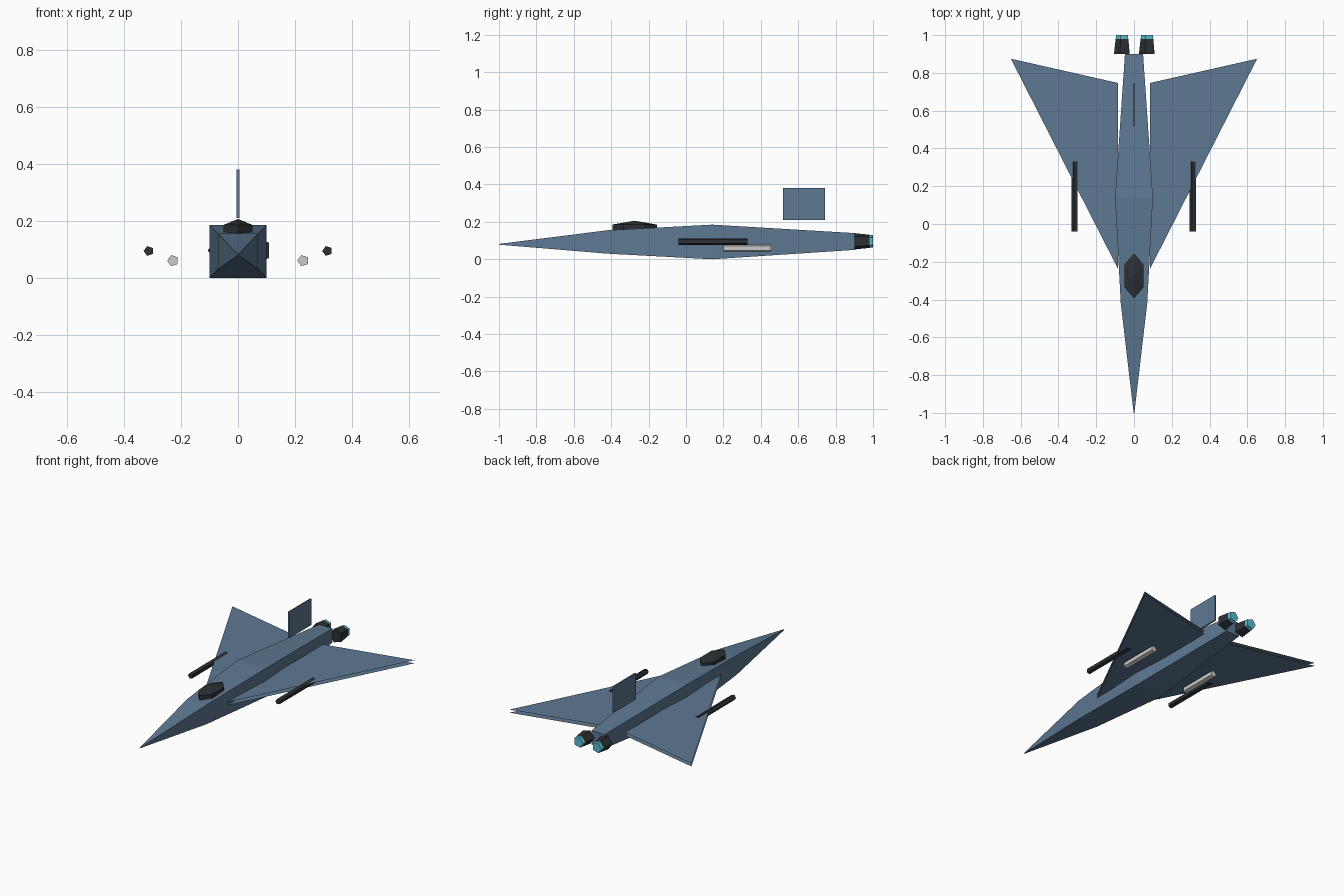
import bpy
import bmesh
from math import pi
from mathutils import Matrix

cube = bpy.data.objects.get("Cube")
if cube:
    bpy.data.objects.remove(cube, do_unlink=True)


def material(name, color):
    mat = bpy.data.materials.new(name)
    mat.use_nodes = True
    mat.diffuse_color = (*color, 1)
    mat.node_tree.nodes["Principled BSDF"].inputs["Base Color"].default_value = (*color, 1)
    return mat


blue = material("slate blue", (0.11, 0.19, 0.29))
dark = material("charcoal", (0.025, 0.03, 0.035))
grey = material("light grey", (0.6, 0.6, 0.58))
cyan = material("glow cyan", (0.1, 0.5, 0.65))


def add_object(name, bm, mat, recalc=True):
    if recalc:
        bmesh.ops.recalc_face_normals(bm, faces=bm.faces)
    mesh = bpy.data.meshes.new(name)
    bm.to_mesh(mesh)
    bm.free()
    mesh.materials.append(mat)
    obj = bpy.data.objects.new(name, mesh)
    bpy.context.collection.objects.link(obj)
    return obj


def tube(name, x, z, y0, y1, r0, r1, mat):
    """Five-sided capped tube along y with one corner towards +x."""
    bm = bmesh.new()
    bmesh.ops.create_cone(bm, cap_ends=True, segments=5, radius1=r0, radius2=r1, depth=y1 - y0)
    # Turn the tube axis from z to y
    bm.transform(Matrix.Translation((x, (y0 + y1) / 2, z)) @ Matrix.Rotation(-pi / 2, 4, "X"))
    # Make sure a corner points towards +x
    right = max(bm.verts, key=lambda v: v.co.x).co.x
    if right < x + max(r0, r1) * 0.99:
        spin = Matrix.Rotation(pi / 2, 4, "Y")
        centre = Matrix.Translation((x, 0, z))
        bm.transform(centre @ spin @ centre.inverted())
    return add_object(name, bm, mat)


# Fuselage: rectangular sections (y, half width, bottom, top)
sections = [(-1, 0.002, 0.078, 0.082), (-0.42, 0.07, 0.03, 0.155),
            (0.14, 0.1, 0, 0.185), (0.9, 0.048, 0.05, 0.14)]
bm = bmesh.new()
rings = [[bm.verts.new((sx * w, y, z)) for sx, z in ((-1, lo), (1, lo), (1, hi), (-1, hi))]
         for y, w, lo, hi in sections]
for a, b in zip(rings, rings[1:]):
    for i in range(4):
        j = (i + 1) % 4
        bm.faces.new((a[i], a[j], b[j], b[i]))
bm.faces.new(rings[0])
bm.faces.new(rings[-1])
add_object("fuselage", bm, blue)

# Canopy: faceted flattened dome
bm = bmesh.new()
bmesh.ops.create_uvsphere(bm, u_segments=6, v_segments=3, radius=1)
bm.transform(Matrix.Translation((0, -0.275, 0.165)) @ Matrix.Diagonal((0.0675, 0.137, 0.041, 1)))
add_object("canopy", bm, dark)

# Tail fin
bm = bmesh.new()
bmesh.ops.create_cube(bm, size=1)
bm.transform(Matrix.Translation((0, 0.632, 0.295)) @ Matrix.Diagonal((0.009, 0.225, 0.17, 1)))
add_object("tail_fin", bm, blue)

for side, s in (("left", 1), ("right", -1)):
    # Wing: upper and lower skins with open edges
    bm = bmesh.new()
    for z, up in ((0.105, 1), (0.085, -1)):
        skin = bm.faces.new([bm.verts.new((s * x, y, z))
                             for x, y in ((0.086, -0.235), (0.652, 0.875), (0.086, 0.747))])
        skin.normal_update()
        if skin.normal.z * up < 0:
            skin.normal_flip()
    add_object(side + "_wing", bm, blue, recalc=False)

    # Wing gun and underwing pod
    tube(side + "_gun", s * 0.313, 0.094, -0.04, 0.33, 0.018, 0.018, dark)
    tube(side + "_pod", s * 0.228, 0.06, 0.2, 0.455, 0.0205, 0.0205, grey)

    # Engine nozzle with glowing end
    x = s * 0.066 + 0.006
    tube(side + "_nozzle", x, 0.096, 0.9, 0.98, 0.046, 0.037, dark)
    tube(side + "_exhaust_glow", x, 0.096, 0.98, 1.0, 0.037, 0.034, cyan)
